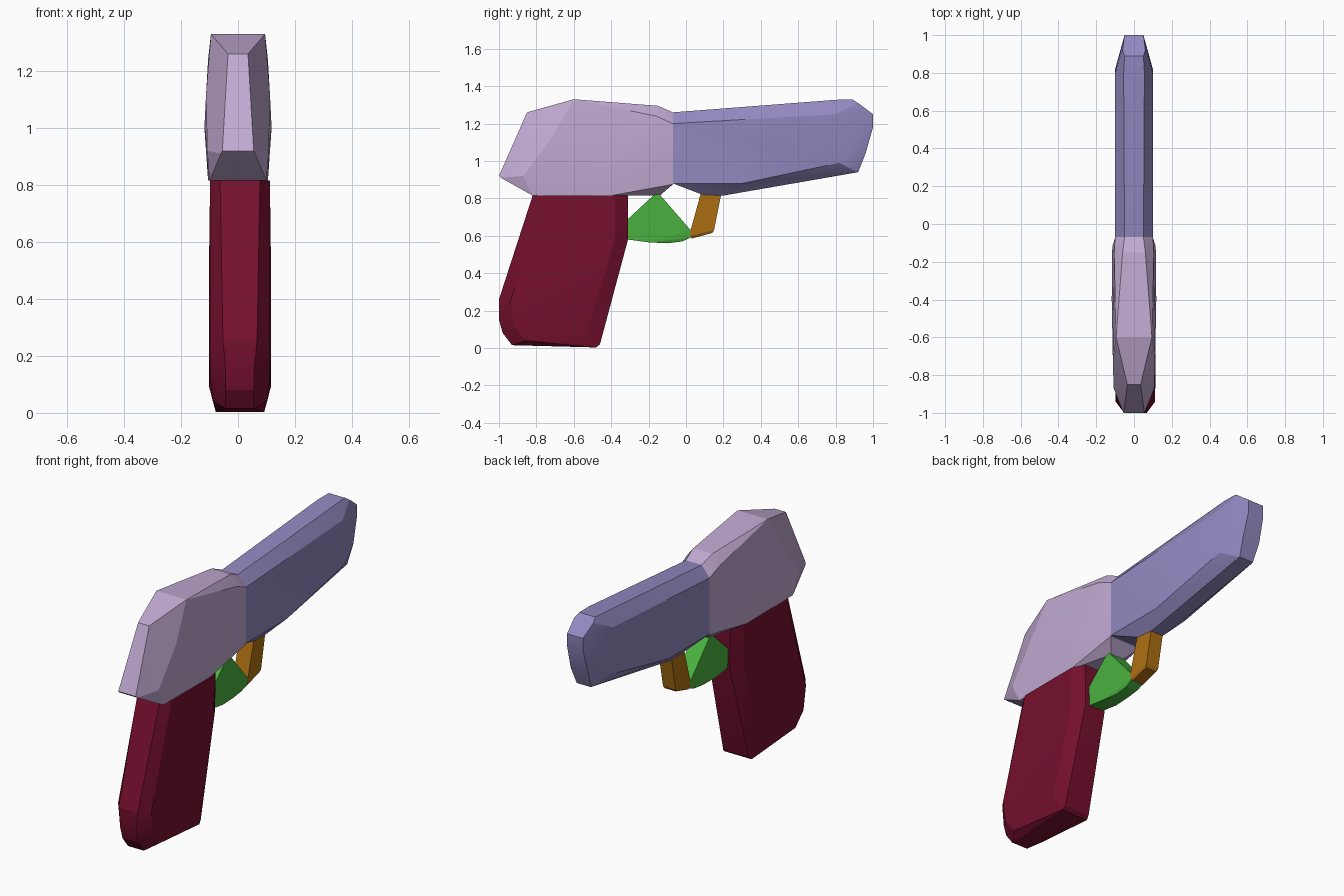
import bpy
import bmesh
import math

default_cube = bpy.data.objects.get("Cube")
if default_cube:
    bpy.data.objects.remove(default_cube, do_unlink=True)


def make_material(name, red, green, blue):
    material = bpy.data.materials.new(name)
    material.use_nodes = True
    colour = (red, green, blue, 1)
    material.diffuse_color = colour
    shader = material.node_tree.nodes["Principled BSDF"]
    shader.inputs["Base Color"].default_value = colour
    shader.inputs["Roughness"].default_value = 0.7
    return material


def make_hull(name, material, stations, shift=0.0, smooth_angle=0):
    """Convex faceted solid from mirrored (y, z, half width) stations."""
    mesh = bpy.data.meshes.new(name)
    bm = bmesh.new()
    for y, z, half_width in stations:
        for side in (-half_width, half_width):
            bm.verts.new((shift + side, y, z))
    result = bmesh.ops.convex_hull(bm, input=bm.verts[:])
    unused = {v for v in result["geom_interior"] + result["geom_unused"]
              if isinstance(v, bmesh.types.BMVert)}
    bmesh.ops.delete(bm, geom=list(unused), context="VERTS")
    bmesh.ops.recalc_face_normals(bm, faces=bm.faces[:])
    bm.to_mesh(mesh)
    bm.free()
    mesh.materials.append(material)
    part = bpy.data.objects.new(name, mesh)
    bpy.context.collection.objects.link(part)
    if smooth_angle:
        bpy.ops.object.select_all(action="DESELECT")
        part.select_set(True)
        bpy.context.view_layer.objects.active = part
        bpy.ops.object.shade_smooth_by_angle(angle=math.radians(smooth_angle))
    return part


lilac = make_material("pale lilac", 0.53, 0.40, 0.64)
violet = make_material("slate violet", 0.29, 0.25, 0.53)
maroon = make_material("dark maroon", 0.18, 0.005, 0.027)
leaf = make_material("leaf green", 0.07, 0.45, 0.05)
amber = make_material("dark amber", 0.42, 0.16, 0.006)

# Main body: narrow sloped nose, broad top, bulging sides
body = [
    (-1, 0.92, 0.055), (-0.99, 0.91, 0.06), (-0.85, 1.26, 0.035),
    (-0.6, 1.33, 0.095), (-0.15, 1.295, 0.06), (-0.07, 1.26, 0.05),
    (-0.07, 1.2, 0.1), (-0.16, 1.24, 0.105),
    (-0.12, 1.05, 0.115), (-0.4, 1, 0.118), (-0.72, 1.12, 0.112),
    (-0.87, 0.92, 0.108), (-0.82, 0.815, 0.1), (-0.4, 0.815, 0.105),
    (-0.14, 0.815, 0.04), (-0.07, 0.875, 0.1),
]
make_hull("main_body", lilac, body, smooth_angle=16)

# Barrel: long tapering block with a blunt tip
barrel = [
    (-0.07, 1.26, 0.05), (-0.07, 1.2, 0.1), (-0.07, 0.88, 0.1),
    (0.1, 0.815, 0.04), (0.2, 0.815, 0.04), (0.3, 0.88, 0.1),
    (0.9, 0.94, 0.05), (0.92, 0.94, 0.045), (0.82, 0.99, 0.1),
    (0.8, 1.25, 0.1), (0.8, 1.327, 0.055), (0.89, 1.33, 0.05),
    (0.92, 1.31, 0.06), (1, 1.25, 0.05), (1, 1.18, 0.05),
    (0.96, 1.04, 0.055),
]
make_hull("barrel", violet, barrel, smooth_angle=16)

# Grip: rounded leading edge and chamfered foot
grip = [
    (-0.82, 0.815, 0.07), (-0.76, 0.815, 0.105), (-0.38, 0.815, 0.105),
    (-0.31, 0.815, 0.07), (-0.31, 0.58, 0.065), (-0.38, 0.58, 0.108),
    (-0.46, 0.02, 0.08), (-0.48, 0.003, 0.085), (-0.53, 0.09, 0.108),
    (-0.93, 0.015, 0.05), (-0.98, 0.08, 0.05), (-1, 0.15, 0.05),
    (-1, 0.26, 0.06), (-0.94, 0.25, 0.105), (-0.92, 0.12, 0.104),
    (-0.86, 0.04, 0.095),
]
make_hull("grip", maroon, grip, shift=0.007, smooth_angle=16)

# Trigger web between the grip and the guard
trigger = [
    (-0.31, 0.69, 0.05), (-0.17, 0.82, 0.05), (-0.14, 0.82, 0.05),
    (0.025, 0.63, 0.045), (0.025, 0.59, 0.04), (-0.02, 0.57, 0.035),
    (-0.1, 0.56, 0.035), (-0.2, 0.565, 0.045), (-0.31, 0.58, 0.045),
]
make_hull("trigger", leaf, trigger)

# Front strut of the trigger guard
strut = [
    (0.08, 0.83, 0.045), (0.19, 0.83, 0.04), (0.15, 0.63, 0.04),
    (0.14, 0.615, 0.035), (0.03, 0.585, 0.035), (0.025, 0.6, 0.045),
    (0.022, 0.62, 0.045),
]
make_hull("guard_strut", amber, strut)
